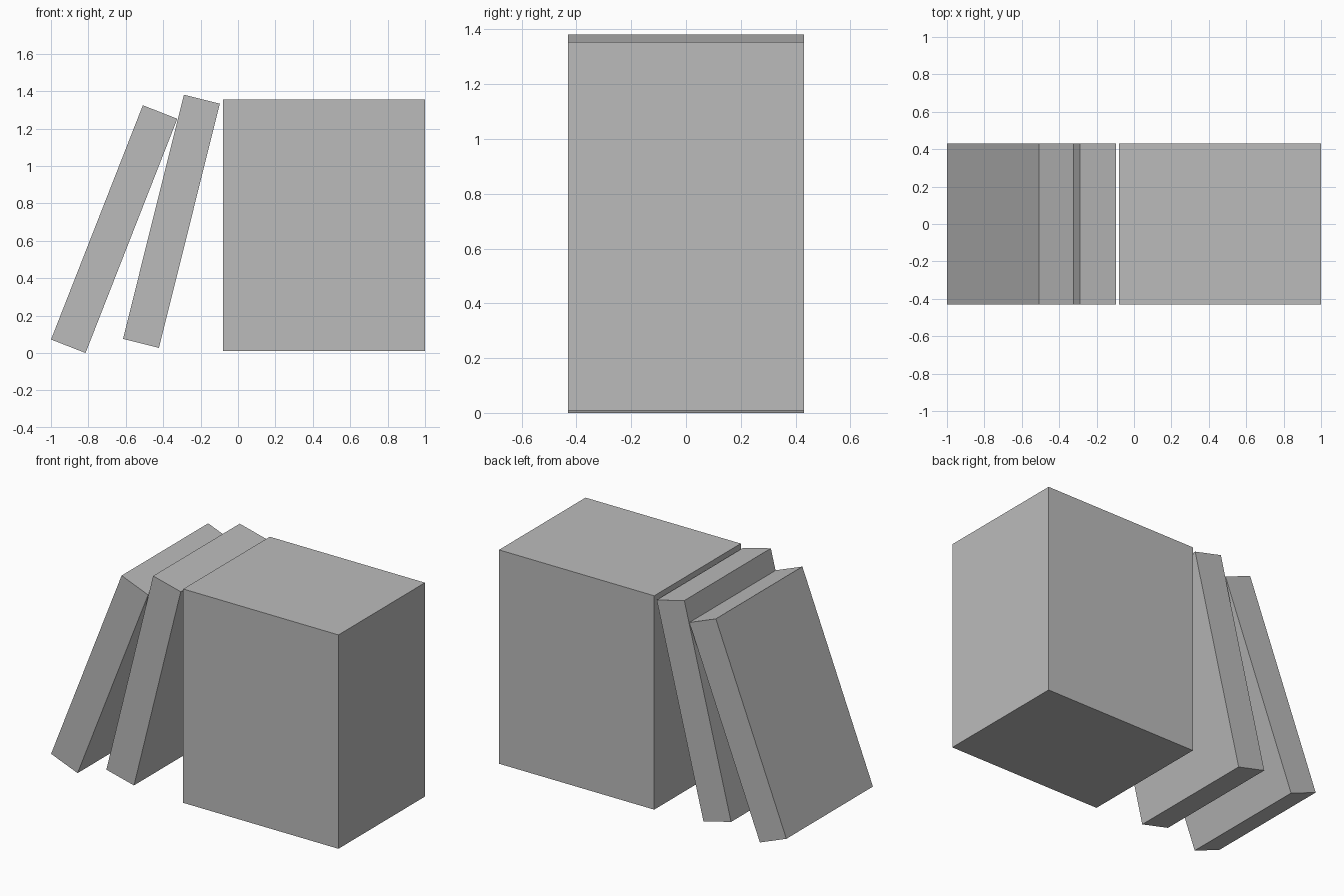
import bpy
import math

cube = bpy.data.objects.get("Cube")
if cube:
    bpy.data.objects.remove(cube, do_unlink=True)

# Plain grey shared by all parts
grey = bpy.data.materials.new("plain grey")
grey.use_nodes = True
colour = (0.5, 0.5, 0.5, 1.0)
grey.diffuse_color = colour
grey.node_tree.nodes["Principled BSDF"].inputs["Base Color"].default_value = colour

DEPTH = 0.86
HEIGHT = 1.345


def add_book(name, x, z, width, lean=0.0):
    """Flat-faced box, leaning towards +x by the given degrees."""
    bpy.ops.mesh.primitive_cube_add(size=1, location=(x, 0, z))
    book = bpy.context.object
    book.name = name
    book.scale = (width, DEPTH, HEIGHT)
    book.rotation_euler.y = math.radians(lean)
    book.data.materials.append(grey)
    return book


# Upright row of books as one block, and two books leaning against it
add_book("book_block", 0.46, 0.682, 1.08)
add_book("inner_leaning_book", -0.356, 0.704, 0.198, 14.0)
add_book("outer_leaning_book", -0.662, 0.662, 0.198, 21.4)
